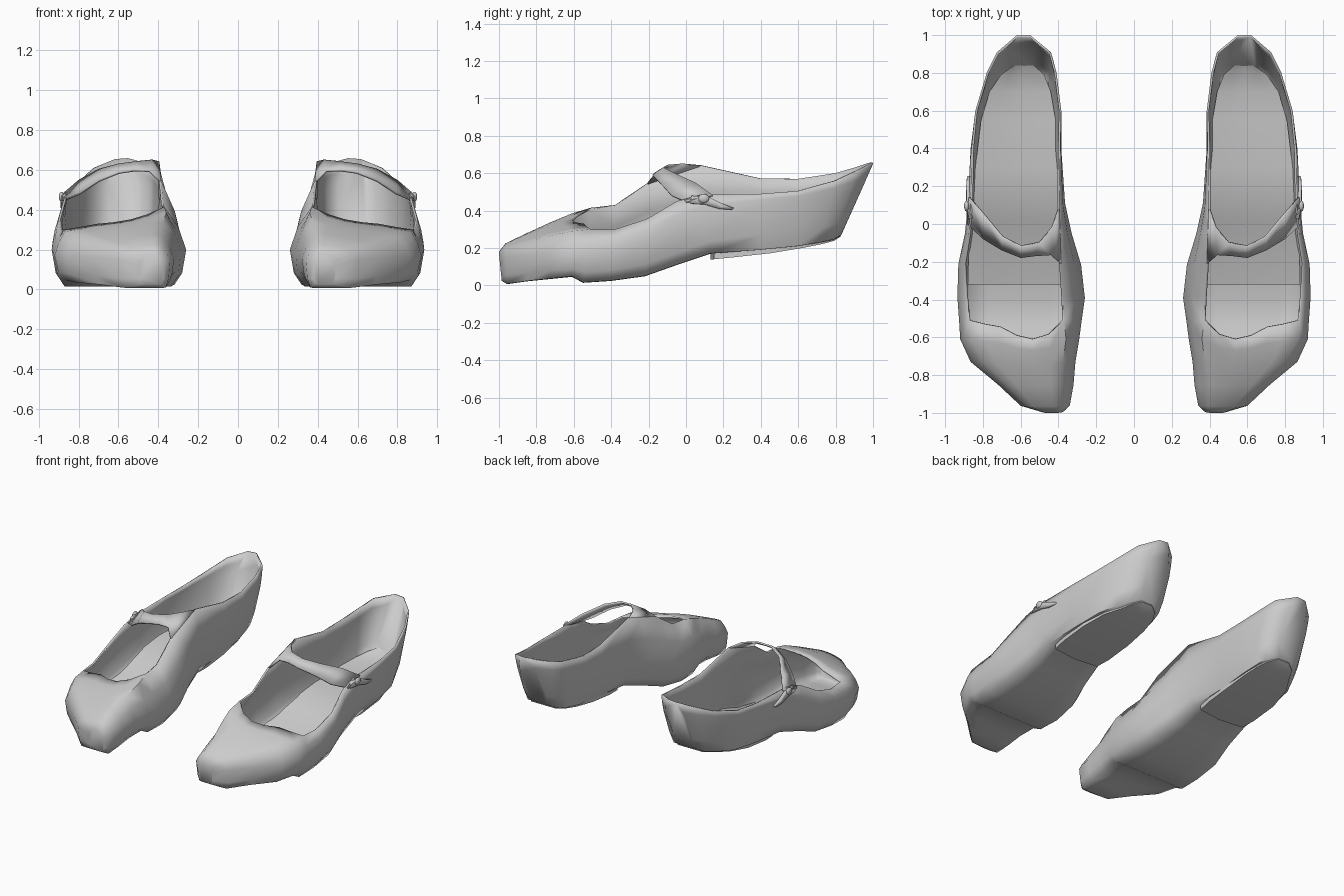
import bpy, bmesh, math
from mathutils import Vector

if "Cube" in bpy.data.objects:
    bpy.data.objects.remove(bpy.data.objects["Cube"])

grey = bpy.data.materials.new("soft_grey")
grey.diffuse_color = (0.6, 0.6, 0.6, 1)
grey.use_nodes = True
grey.node_tree.nodes["Principled BSDF"].inputs["Base Color"].default_value = grey.diffuse_color

# Lower shell stations, toe to heel: y, inner x, outer x, widest z, sole z
LOWER = [(-.985, .375, .49, .12, .02), (-.955, .34, .60, .15, .003), (-.85, .32, .72, .16, .018),
         (-.73, .31, .865, .17, .03), (-.61, .29, .92, .17, .042), (-.55, .28, .925, .18, .01),
         (-.40, .26, .935, .20, .02), (-.22, .28, .93, .24, .045), (-.05, .33, .895, .30, .105),
         (.13, .365, .88, .36, .165), (.40, .385, .865, .43, .185),
         (.60, .385, .84, .45, .205), (.72, .41, .78, .48, .225), (.79, .43, .73, .50, .24),
         (.83, .50, .66, .52, .265)]
# Top edge stations: y, inner x, inner z, outer x, outer z
RIM = [(-1.0, .40, .18, .47, .17), (-.965, .40, .225, .56, .20), (-.85, .395, .28, .67, .23),
       (-.73, .375, .335, .80, .265), (-.61, .36, .385, .87, .29), (-.51, .37, .415, .875, .30),
       (-.38, .375, .43, .89, .30), (-.21, .385, .545, .90, .355), (-.05, .391, .60, .875, .45),
       (.08, .395, .643, .865, .485), (.40, .39, .572, .86, .49),
       (.60, .385, .57, .84, .505), (.80, .41, .60, .78, .56), (.91, .44, .63, .725, .61),
       (1.0, .55, .655, .62, .65)]
VAMP_ROWS = 6      # closed stations over the toes
# Per row: forward shift and height change of the toe cover, outer to inner
VAMP_SHIFT = [0, 0, -.01, -.03, -.06, -.10]
VAMP_RISE = [.003, .008, .008, .003, -.015, -.025]
# Shape of the throat edge from outer to inner side
ARC = [.2, .35, .8, 1.0, .75]


def finish(bm, name, thickness=0.0, angle=50):
    """Turn a bmesh into a mirrored, smooth-shaded part."""
    mesh = bpy.data.meshes.new(name)
    bm.to_mesh(mesh)
    bm.free()
    mesh.materials.append(grey)
    ob = bpy.data.objects.new(name, mesh)
    bpy.context.collection.objects.link(ob)
    bpy.ops.object.select_all(action='DESELECT')
    ob.select_set(True)
    bpy.context.view_layer.objects.active = ob
    bpy.ops.object.shade_smooth_by_angle(angle=math.radians(angle))
    if thickness:
        sol = ob.modifiers.new("thickness", 'SOLIDIFY')
        sol.thickness = thickness
        sol.offset = -1
    mir = ob.modifiers.new("pair", 'MIRROR')
    mir.use_axis = (True, False, False)
    mir.use_mirror_merge = False
    return ob


def bridge(bm, a, b):
    for i in range(len(a) - 1):
        bm.faces.new((a[i], a[i + 1], b[i + 1], b[i]))


def orient(bm, test, direction):
    """Consistent normals, with the face nearest to test pointing along direction."""
    bmesh.ops.recalc_face_normals(bm, faces=bm.faces)
    near = min(bm.faces, key=lambda f: (f.calc_center_median() - Vector(test)).length)
    if near.normal.dot(Vector(direction)) < 0:
        bmesh.ops.reverse_faces(bm, faces=bm.faces)


def section(low, rim):
    """U-shaped cross-section from inner rim, under the sole, to outer rim."""
    yb, xm, xl, zw, zb = low
    yt, mx, mz, lx, lz = rim
    w = xl - xm

    def side(x, rx, rz, s):
        yw = yb + (yt - yb) * (zw - zb) / (rz - zb)
        top = Vector((rx, yt, rz))
        wide = Vector((x, yw, zw))
        upper = (top + wide) / 2 + Vector((s * .15 * abs(rx - x), 0, 0))
        low_side = Vector((x - s * .03 * w, (yb * 2 + yw) / 3, zb + (zw - zb) * .35))
        corner = Vector((x - s * .085 * w, yb, zb + .006))
        sole = Vector((x - s * .25 * w, yb, zb + .004))
        return [top, upper, wide, low_side, corner, sole]
    return side(xm, mx, mz, -1) + side(xl, lx, lz, 1)[::-1]


# Shoe shell: walls, sole and toe cover
bm = bmesh.new()
rows = [[bm.verts.new(p) for p in section(l, r)] for l, r in zip(LOWER, RIM)]
for a, b in zip(rows, rows[1:]):
    bridge(bm, a, b)
bm.faces.new(rows[-1])
tops = []
for row, shift, rise in zip(rows[:VAMP_ROWS], VAMP_SHIFT, VAMP_RISE):
    p, q = row[-1].co, row[0].co
    middle = []
    for k, arc in enumerate(ARC, 1):
        c = p.lerp(q, k / 6)
        c.y += shift * arc
        c.z += rise * (arc if rise < 0 else math.sin(math.pi * k / 6))
        middle.append(bm.verts.new(c))
    tops.append([row[-1]] + middle + [row[0]])
for a, b in zip(tops, tops[1:]):
    bridge(bm, a, b)
bm.faces.new(rows[0] + tops[0][1:-1])
orient(bm, (.6, -.4, .02), (0, 0, -1))
finish(bm, "shoe_shell", .012, 65)

# Raised inner footbed: y, inner x, outer x, z
BED = [(-.32, .32, .88, .06), (-.12, .345, .875, .115), (.02, .375, .86, .17), (.14, .395, .85, .215),
       (.30, .405, .84, .24), (.55, .415, .81, .255), (.70, .44, .765, .27), (.79, .475, .705, .29),
       (.84, .53, .635, .315)]
bm = bmesh.new()
bed_rows = []
for y, x0, x1, z in BED:
    bed_rows.append([bm.verts.new((x0 + (x1 - x0) * t, y, z + .012 * (2 * t - 1) ** 2))
                     for t in (0, .2, .5, .8, 1)])
for a, b in zip(bed_rows, bed_rows[1:]):
    bridge(bm, a, b)
orient(bm, (.6, .4, .25), (0, 0, 1))
finish(bm, "footbed")

# Low heel block with a rounded front edge
HEEL = [(.44, .15, .14), (.425, .25, .15), (.425, .45, .172), (.435, .62, .2), (.455, .73, .222),
        (.485, .79, .238), (.54, .825, .26)]
bm = bmesh.new()
heel_rows = []
for i, (x, y, z) in enumerate(HEEL):
    far = 1.235 - x if y < .5 else (1.21 - x if y < .7 else 1.165 - x)
    bow = -.02 if i == 0 else 0
    bottom = [(x, y, z), ((x + far) / 2, y + bow, z), (far, y, z)]
    top = [(px, py, z + .04) for px, py, _ in reversed(bottom)]
    heel_rows.append([bm.verts.new(p) for p in bottom + top])
for a, b in zip(heel_rows, heel_rows[1:]):
    bridge(bm, a + a[:1], b + b[:1])
bm.faces.new(heel_rows[0])
bm.faces.new(heel_rows[-1])
bmesh.ops.recalc_face_normals(bm, faces=bm.faces)
finish(bm, "heel_block", angle=40)

# Instep strap, front edge and back edge, growing out of the inner wall
FRONT = [(.385, -.21, .545), (.44, -.165, .60), (.52, -.17, .602), (.60, -.18, .59),
         (.70, -.14, .55), (.80, -.08, .485), (.884, .0, .45)]
BACK = [(.395, .08, .643), (.43, -.02, .652), (.50, -.10, .645), (.60, -.12, .632),
        (.70, -.07, .605), (.80, .05, .55), (.876, .14, .485)]
bm = bmesh.new()
bridge(bm, [bm.verts.new(p) for p in FRONT], [bm.verts.new(p) for p in BACK])
orient(bm, (.6, -.15, .61), (0, 0, 1))
finish(bm, "instep_strap", .012)

# Strap tip lying on the outer wall
bm = bmesh.new()
upper = [(.874, .03, .48), (.886, .12, .475), (.888, .20, .435), (.882, .255, .415)]
lower = [(.885, .02, .44), (.89, .10, .435), (.89, .18, .41), (.885, .245, .405)]
bridge(bm, [bm.verts.new(p) for p in upper], [bm.verts.new(p) for p in lower])
orient(bm, (.89, .1, .45), (1, 0, 0))
finish(bm, "strap_tip", .02)

# Small round buckle
bm = bmesh.new()
bmesh.ops.create_uvsphere(bm, u_segments=10, v_segments=6, radius=1)
for v in bm.verts:
    v.co = Vector((.886 + v.co.x * .014, .095 + v.co.y * .03, .465 + v.co.z * .025))
finish(bm, "buckle")
